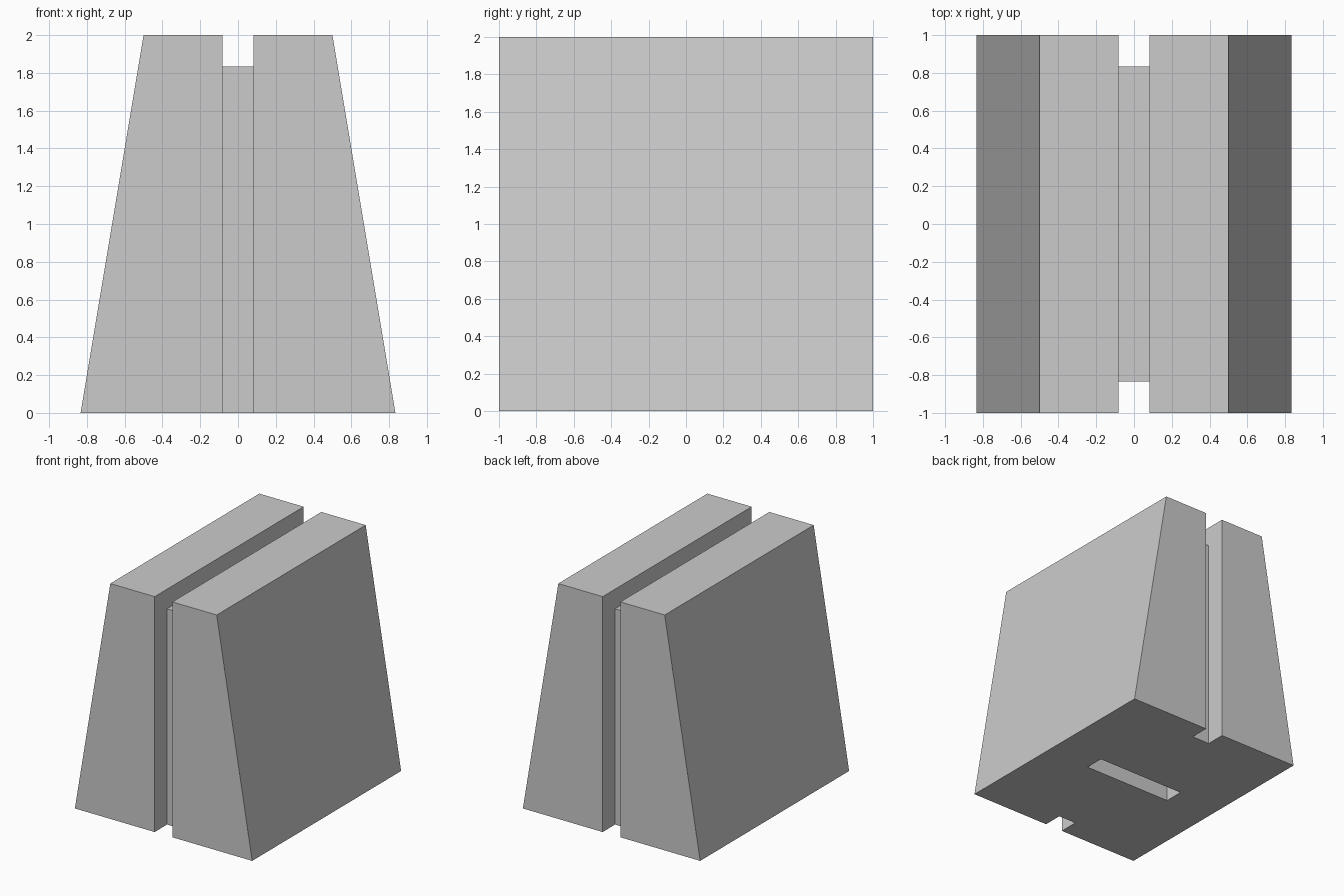
import bpy
import bmesh

default = bpy.data.objects.get("Cube")
if default:
    bpy.data.objects.remove(default, do_unlink=True)

UNIT = 1 / 6          # module that all the dimensions share
HALF = UNIT / 2

grey = bpy.data.materials.new("plain grey")
grey.use_nodes = True
grey.diffuse_color = (0.6, 0.6, 0.6, 1)
grey.node_tree.nodes["Principled BSDF"].inputs["Base Color"].default_value = (0.6, 0.6, 0.6, 1)


def prism(name, profile, y0, y1):
    """Extrude an x-z profile from y0 to y1."""
    bm = bmesh.new()
    face = bm.faces.new([bm.verts.new((x, y0, z)) for x, z in profile])
    ext = bmesh.ops.extrude_face_region(bm, geom=[face])
    verts = [g for g in ext["geom"] if isinstance(g, bmesh.types.BMVert)]
    bmesh.ops.translate(bm, verts=verts, vec=(0, y1 - y0, 0))
    bmesh.ops.recalc_face_normals(bm, faces=bm.faces)
    mesh = bpy.data.meshes.new(name)
    bm.to_mesh(mesh)
    bm.free()
    mesh.materials.append(grey)
    obj = bpy.data.objects.new(name, mesh)
    bpy.context.collection.objects.link(obj)
    return obj


def cut_box(target, name, half_width, y0, y1, z0, z1):
    """Subtract a box centred on x = 0 from the target."""
    w = half_width
    cutter = prism(name, [(-w, z0), (w, z0), (w, z1), (-w, z1)], y0, y1)
    cutter.hide_render = True
    mod = target.modifiers.new(name, "BOOLEAN")
    mod.operation = "DIFFERENCE"
    mod.solver = "EXACT"
    mod.object = cutter
    bpy.context.view_layer.objects.active = target
    bpy.ops.object.modifier_apply(modifier=name)
    bpy.data.objects.remove(cutter, do_unlink=True)


# Tapered block
base, top = 5 * UNIT, 3 * UNIT
block = prism("tapered_block", [(-base, 0), (base, 0), (top, 2), (-top, 2)], -1, 1)

# Groove running up the front, over the top and down the back
cut_box(block, "front_groove", HALF, -1.2, -1 + UNIT, -0.2, 2.2)
cut_box(block, "back_groove", HALF, 1 - UNIT, 1.2, -0.2, 2.2)
cut_box(block, "top_groove", HALF, -1.2, 1.2, 2 - UNIT, 2.2)

# Crosswise slot in the underside
cut_box(block, "bottom_slot", 2.5 * UNIT, -HALF, HALF, -0.2, UNIT)
